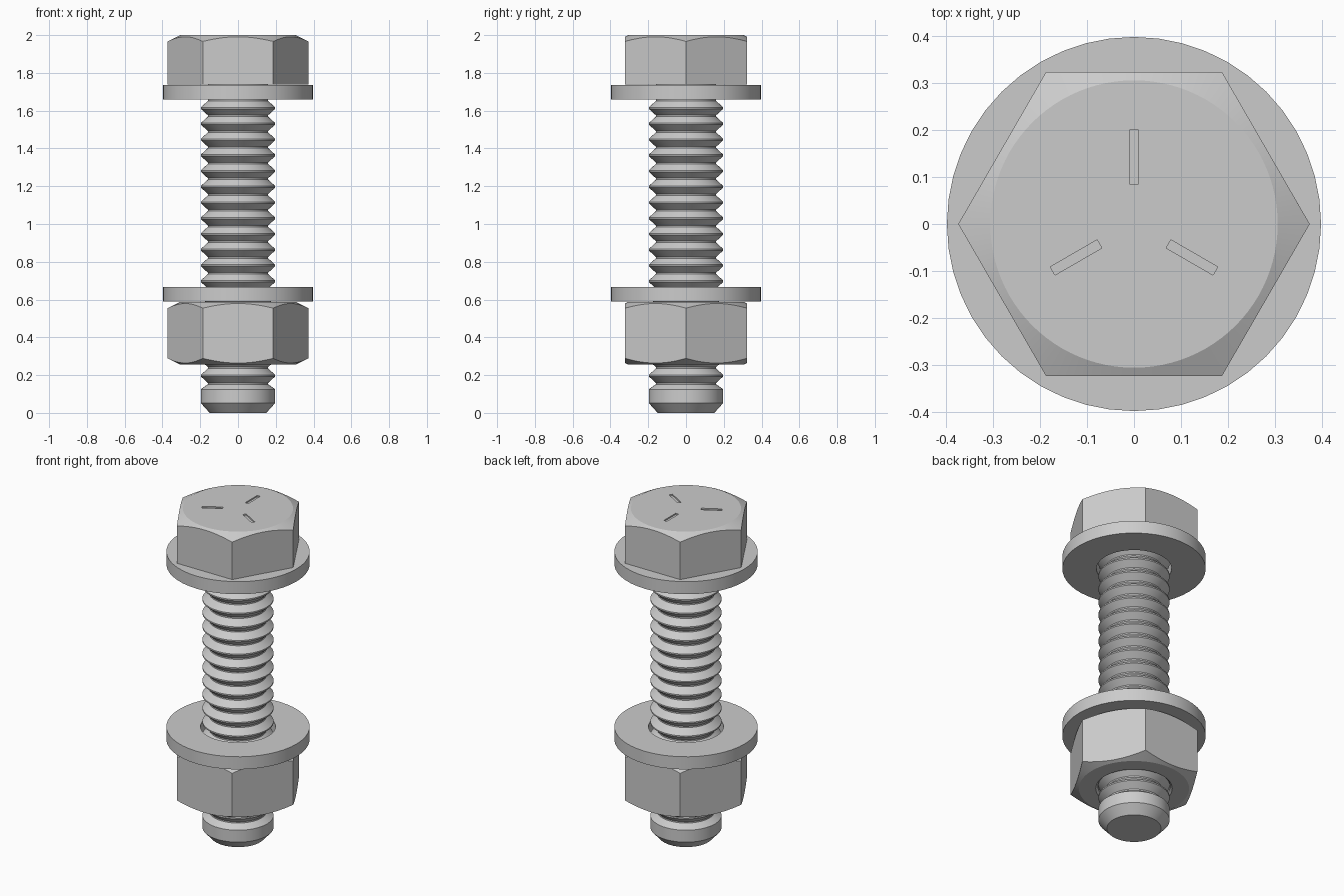
import bpy, bmesh
from math import cos, sin, pi, radians
from mathutils import Matrix

if "Cube" in bpy.data.objects:
    bpy.data.objects.remove(bpy.data.objects["Cube"])


def make_object(name, bm):
    bmesh.ops.recalc_face_normals(bm, faces=bm.faces)
    mesh = bpy.data.meshes.new(name)
    bm.to_mesh(mesh)
    bm.free()
    ob = bpy.data.objects.new(name, mesh)
    bpy.context.collection.objects.link(ob)
    return ob


def lathe(name, profile, segs=64, ring=False):
    """Revolve (radius, z) points; ring closes the profile, otherwise ends are capped."""
    bm = bmesh.new()
    loops = [[bm.verts.new((r * cos(2 * pi * i / segs), r * sin(2 * pi * i / segs), z))
              for i in range(segs)] for r, z in profile]
    pairs = list(zip(loops, loops[1:]))
    if ring:
        pairs.append((loops[-1], loops[0]))
    else:
        bm.faces.new(loops[0])
        bm.faces.new(loops[-1])
    for a, b in pairs:
        for i in range(segs):
            j = (i + 1) % segs
            bm.faces.new((a[i], a[j], b[j], b[i]))
    return make_object(name, bm)


def boolean(ob, cutter, operation):
    mod = ob.modifiers.new("cut", 'BOOLEAN')
    mod.operation = operation
    mod.solver = 'EXACT'
    mod.object = cutter
    bpy.context.view_layer.objects.active = ob
    bpy.ops.object.modifier_apply(modifier=mod.name)
    bpy.data.objects.remove(cutter, do_unlink=True)


def hexagon(name, z0, z1):
    return lathe(name, [(HEX_R, z0), (HEX_R, z1)], segs=6)


def smooth(ob):
    bpy.ops.object.select_all(action='DESELECT')
    ob.select_set(True)
    bpy.context.view_layer.objects.active = ob
    bpy.ops.object.shade_smooth_by_angle(angle=radians(25))


HEX_R = 0.373
PITCH = 1 / 12
CREST, ROOT = 0.197, 0.16

# threaded shank with plain chamfered tip
profile = [(0.15, 0), (CREST, 0.052), (CREST, 0.125)]
for k in range(19):
    z = 0.197 + k * PITCH
    profile += [(ROOT, z - PITCH / 2 - 0.004), (ROOT, z - PITCH / 2 + 0.004),
                (CREST, z - 0.004), (CREST, z + 0.004)]
profile += [(ROOT, 1.737), (ROOT, 1.75)]
shank = lathe("bolt_shank", profile)

# hex head, chamfered by a cone, with three engraved radial marks
head = hexagon("bolt_head", 1.738, 2.1)
boolean(head, lathe("head_chamfer", [(0.42, 1.6), (0.42, 1.943), (0.305, 2.0)], 96), 'INTERSECT')
bm = bmesh.new()
for a in (90, 210, 330):
    bmesh.ops.create_cube(bm, size=1, matrix=(
        Matrix.Rotation(radians(a), 4, 'Z') @ Matrix.Translation((0.142, 0, 2.0))
        @ Matrix.Diagonal((0.115, 0.02, 0.016, 1))))
boolean(head, make_object("mark_cutter", bm), 'DIFFERENCE')

# hex nut, chamfered both ends, with countersunk hole
nut = hexagon("hex_nut", 0.2, 0.65)
boolean(nut, lathe("nut_chamfer", [
    (0.305, 0.255), (0.42, 0.312), (0.42, 0.531), (0.305, 0.588),
    (0.212, 0.588), (0.2, 0.575), (0.2, 0.268), (0.212, 0.255)], 96, ring=True), 'INTERSECT')

# flat washers under the head and on the nut
washers = [lathe(name, [(0.397, z), (0.397, z + 0.077), (0.208, z + 0.077), (0.208, z)], 48, ring=True)
           for name, z in (("upper_washer", 1.66), ("lower_washer", 0.59))]

for ob in [shank, head, nut] + washers:
    smooth(ob)
